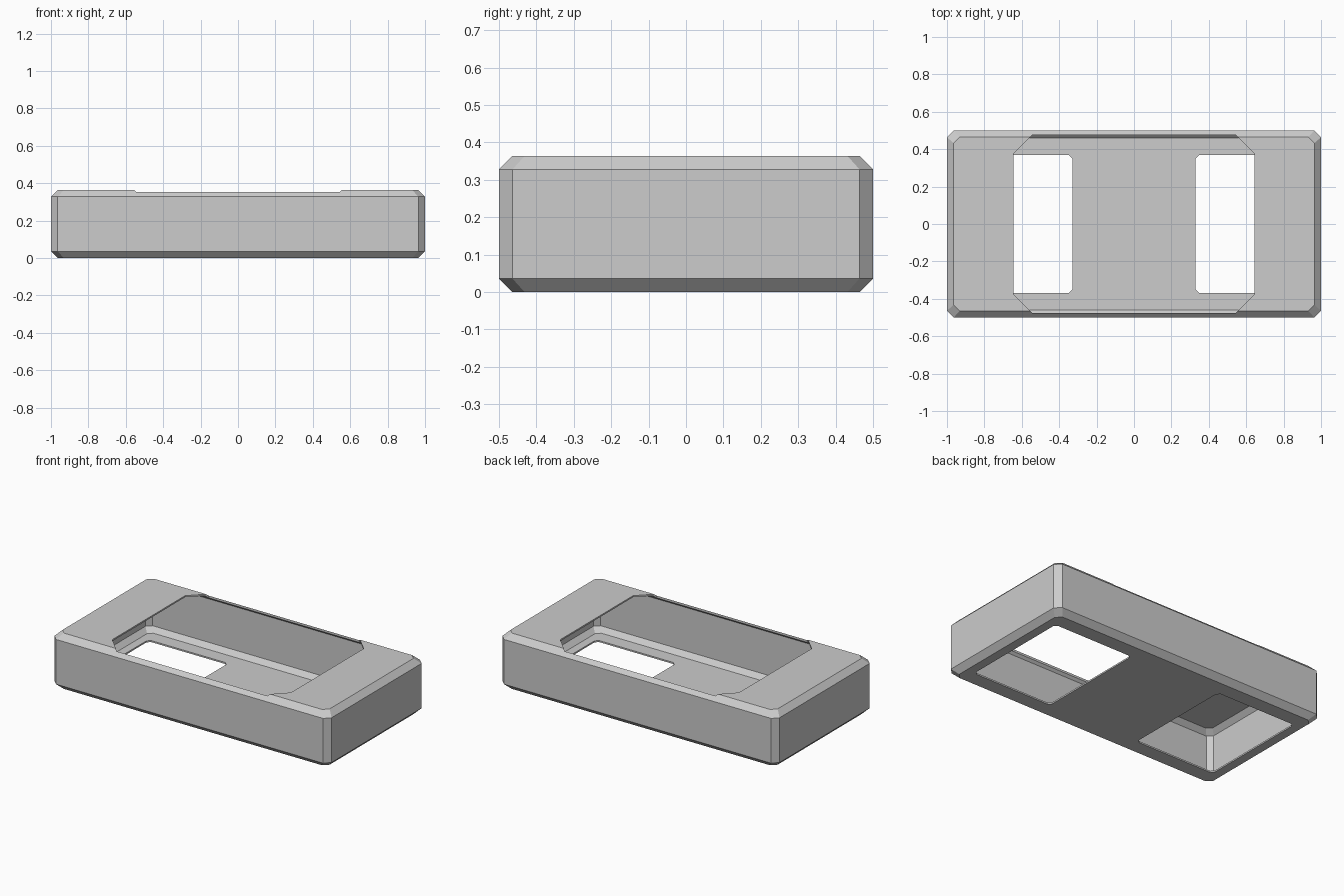
import bpy
import bmesh

if "Cube" in bpy.data.objects:
    bpy.data.objects.remove(bpy.data.objects["Cube"], do_unlink=True)

LENGTH, WIDTH, HEIGHT = 1.0, 0.5, 0.364   # half length, half width, full height
CHAMFER, WALL = 0.036, 0.01


def octagon(hx, hy, cut, cx=0.0):
    """Rectangle outline with its four corners cut off."""
    corners = [(hx, hy), (-hx, hy), (-hx, -hy), (hx, -hy)]
    points = []
    for i, (x, y) in enumerate(corners):
        sx, sy = (1 if x > 0 else -1), (1 if y > 0 else -1)
        pair = [(x, y - sy * cut), (x - sx * cut, y)]
        points += pair if i % 2 == 0 else pair[::-1]
    return [(x + cx, y) for x, y in points]


def loft(name, layers):
    """Closed solid through a stack of (outline, z) layers."""
    bm = bmesh.new()
    rings = [[bm.verts.new((x, y, z)) for x, y in outline] for outline, z in layers]
    bm.faces.new(rings[0][::-1])
    bm.faces.new(rings[-1])
    for low, high in zip(rings, rings[1:]):
        for i in range(len(low)):
            j = (i + 1) % len(low)
            bm.faces.new((low[i], low[j], high[j], high[i]))
    bmesh.ops.recalc_face_normals(bm, faces=bm.faces)
    mesh = bpy.data.meshes.new(name)
    bm.to_mesh(mesh)
    bm.free()
    obj = bpy.data.objects.new(name, mesh)
    bpy.context.scene.collection.objects.link(obj)
    return obj


def chamfered_box(name, hx, hy, low, high, c):
    wide, narrow = octagon(hx, hy, c), octagon(hx - c, hy - c, c * 0.9)
    return loft(name, [(narrow, low), (wide, low + c), (wide, high - c), (narrow, high)])


def carve(target, cutter):
    mod = target.modifiers.new(cutter.name, 'BOOLEAN')
    mod.operation, mod.solver, mod.object = 'DIFFERENCE', 'EXACT', cutter
    cutter.hide_render = True
    bpy.context.view_layer.objects.active = target
    bpy.ops.object.modifier_apply(modifier=mod.name)
    bpy.data.objects.remove(cutter, do_unlink=True)


# Outer case
case = chamfered_box("case_shell", LENGTH, WIDTH, 0.0, HEIGHT, CHAMFER)

# Thin-walled hollow inside
carve(case, chamfered_box("cavity", LENGTH - WALL, WIDTH - WALL,
                          WALL, HEIGHT - WALL, CHAMFER - WALL * 0.586))

# Large opening in the top
opening = octagon(0.645, 0.475, 0.1)
carve(case, loft("top_opening", [(opening, 0.2), (opening, 0.5)]))

# Pair of windows in the floor
for side in (-1, 1):
    window = octagon(0.288, 0.368, 0.02, side * 0.617)
    carve(case, loft("floor_window", [(window, -0.1), (window, 0.03)]))

# Plain grey finish
grey = bpy.data.materials.new("light_grey")
grey.use_nodes = True
grey.diffuse_color = (0.604, 0.604, 0.604, 1)
grey.node_tree.nodes["Principled BSDF"].inputs["Base Color"].default_value = grey.diffuse_color
case.data.materials.clear()
case.data.materials.append(grey)
for face in case.data.polygons:
    face.material_index = 0
    face.use_smooth = False
